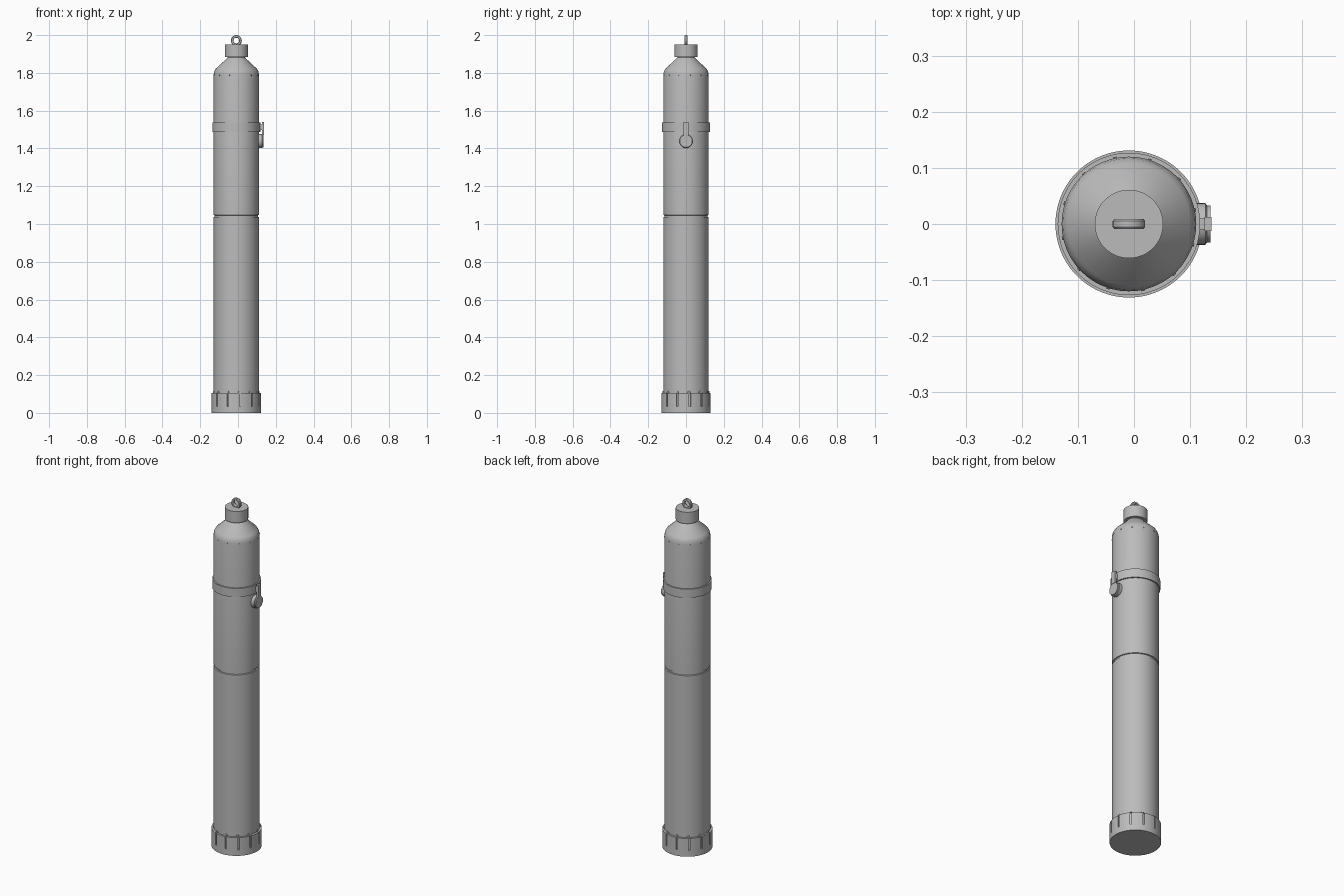
import bpy, bmesh, math
from mathutils import Matrix, Vector

AXIS_X = -0.009
cube = bpy.data.objects.get("Cube")
if cube:
    bpy.data.objects.remove(cube)

grey = bpy.data.materials.new("plain grey")
grey.use_nodes = True
colour = (0.5, 0.5, 0.5, 1)
grey.diffuse_color = colour
grey.node_tree.nodes["Principled BSDF"].inputs["Base Color"].default_value = colour


def finish(name, bm, x=AXIS_X, z=0.0):
    bmesh.ops.recalc_face_normals(bm, faces=bm.faces)
    mesh = bpy.data.meshes.new(name)
    bm.to_mesh(mesh)
    bm.free()
    mesh.materials.append(grey)
    ob = bpy.data.objects.new(name, mesh)
    ob.location = (x, 0, z)
    bpy.context.collection.objects.link(ob)
    bpy.ops.object.select_all(action='DESELECT')
    ob.select_set(True)
    bpy.context.view_layer.objects.active = ob
    bpy.ops.object.shade_smooth_by_angle(angle=math.radians(30))
    return ob


def lathe(profile, sides=48, closed=False):
    """Turn (radius, z) points around z; open profiles get end caps."""
    bm = bmesh.new()
    rings = []
    for r, z in profile:
        rings.append([bm.verts.new((r * math.cos(a), r * math.sin(a), z))
                      for a in (math.tau * i / sides for i in range(sides))])
    pairs = list(zip(rings, rings[1:]))
    if closed:
        pairs.append((rings[-1], rings[0]))
    for low, high in pairs:
        for i in range(sides):
            j = (i + 1) % sides
            bm.faces.new((low[i], low[j], high[j], high[i]))
    if not closed:
        bm.faces.new(rings[0])
        bm.faces.new(rings[-1])
    return bm


# Tube body with a seam groove, rounded shoulder and neck
finish("body", lathe([(0.12, 0.02), (0.12, 1.036), (0.115, 1.038), (0.115, 1.046),
                      (0.12, 1.048), (0.12, 1.79), (0.117, 1.808), (0.109, 1.822),
                      (0.055, 1.872), (0.046, 1.882), (0.046, 1.9)]))

# Base collar with evenly spaced vertical slots
bm = lathe([(0.131, 0), (0.131, 0.035), (0.131, 0.105), (0.121, 0.105)], 96)
bmesh.ops.recalc_face_normals(bm, faces=bm.faces)
slots = []
for f in bm.faces:
    c = f.calc_center_median()
    column = int((math.atan2(c.y, c.x) % math.tau) / math.tau * 96)
    if 0.04 < c.z < 0.1 and column % 8 == 2:
        slots.append(f)
for f in bmesh.ops.extrude_discrete_faces(bm, faces=slots)["faces"]:
    for v in f.verts:
        v.co.xy *= 0.94
finish("base_collar", bm)

# Clamp band, top cap
finish("clamp_band", lathe([(0.118, 1.488), (0.127, 1.488), (0.127, 1.538),
                            (0.118, 1.538)], closed=True))
finish("top_cap", lathe([(0.061, 1.884), (0.061, 1.95)]))

# Lifting eye, a flat ring standing on the cap
bm = lathe([(0.017, -0.009), (0.026, -0.009), (0.029, -0.005), (0.029, 0.005),
            (0.026, 0.009), (0.017, 0.009), (0.015, 0.005), (0.015, -0.005)],
           32, closed=True)
bm.transform(Matrix.Rotation(math.pi / 2, 4, 'X'))
finish("lifting_eye", bm, z=1.971)


def rivets(name, count, radius, z, size, start):
    bm = bmesh.new()
    for i in range(count):
        spin = Matrix.Rotation(start + math.tau * i / count, 4, 'Z')
        place = spin @ Matrix.Translation((radius, 0, z)) @ Matrix.Rotation(math.pi / 2, 4, 'Y')
        bmesh.ops.create_cone(bm, cap_ends=True, segments=10, radius1=size,
                              radius2=size * 0.8, depth=0.006, matrix=place)
    finish(name, bm)


rivets("shoulder_rivets", 12, 0.119, 1.788, 0.004, math.radians(12))
rivets("base_rivets", 12, 0.121, 0.109, 0.008, math.radians(7.5))

# Side latch: round knob with a raised rim, and a strap up to the band
bm = lathe([(0.037, 0), (0.037, 0.018), (0.033, 0.021), (0.033, 0.027)], 32)
bm.transform(Matrix.Rotation(math.pi / 2, 4, 'Y'))
finish("latch_knob", bm, x=0.109, z=1.439)

bm = bmesh.new()
bmesh.ops.create_cube(bm, size=1, matrix=Matrix.Diagonal((0.012, 0.025, 0.07, 1)))
finish("latch_strap", bm, x=0.132, z=1.505)
bm = bmesh.new()
bmesh.ops.create_cube(bm, size=1, matrix=Matrix.Diagonal((0.02, 0.02, 0.03, 1)))
finish("latch_mount", bm, x=0.119, z=1.513)
